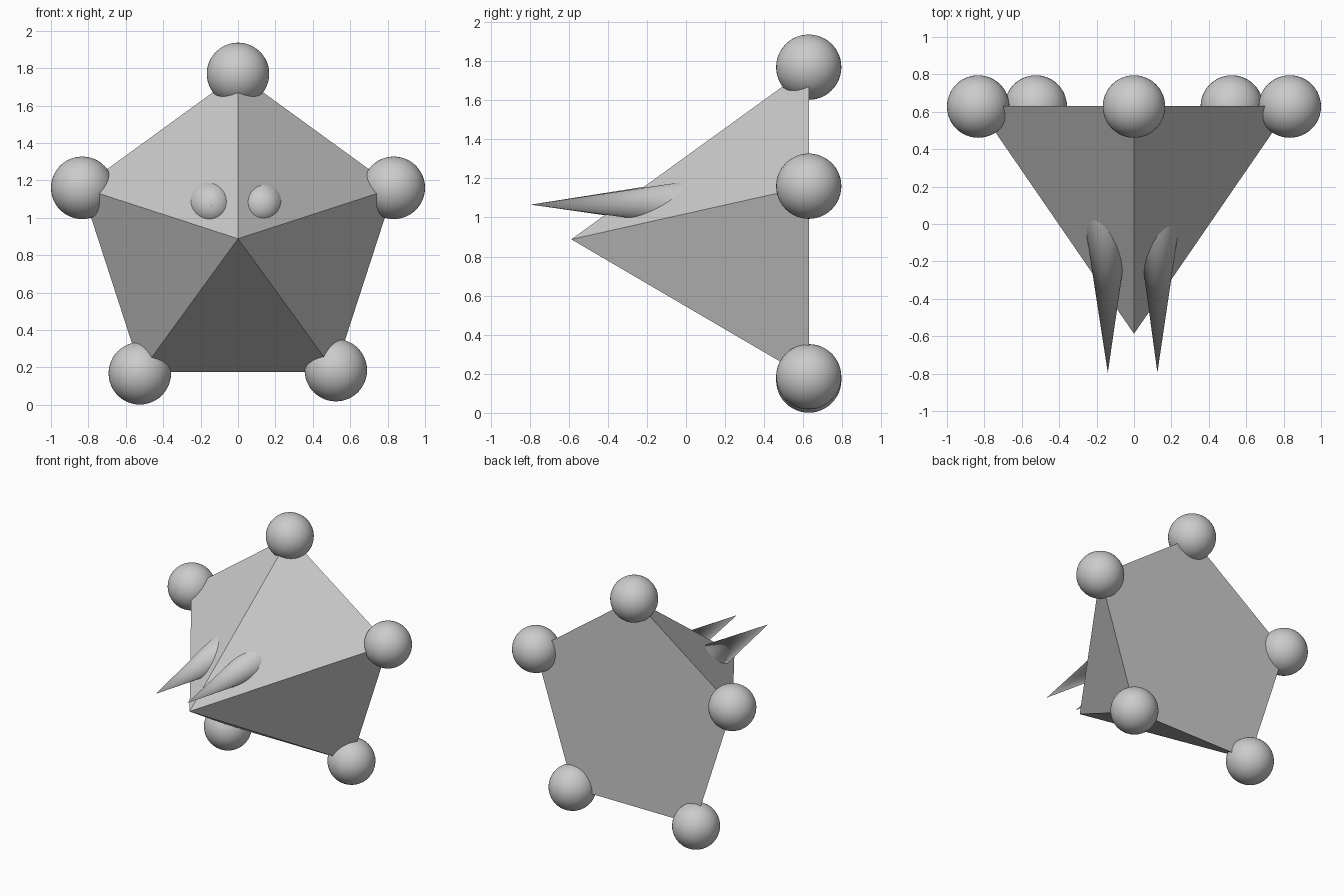
import bpy, bmesh, math

if "Cube" in bpy.data.objects:
    bpy.data.objects.remove(bpy.data.objects["Cube"])

CENTRE_Z, RADIUS, BACK_Y, APEX_Y = 0.888, 0.88, 0.63, -0.587


def smooth(name):
    ob = bpy.context.object
    ob.name = name
    bpy.ops.object.shade_smooth_by_angle(angle=math.radians(35))
    return ob


# Five-sided pyramid body pointing forward, flat faced
bm = bmesh.new()
ring = []
for i in range(5):
    a = math.radians(90 + 72 * i)
    ring.append(bm.verts.new((RADIUS * math.cos(a), BACK_Y,
                              CENTRE_Z + RADIUS * math.sin(a))))
apex = bm.verts.new((0, APEX_Y, CENTRE_Z))
bm.faces.new(ring)
for i in range(5):
    bm.faces.new((ring[i], ring[(i + 1) % 5], apex))
bmesh.ops.recalc_face_normals(bm, faces=bm.faces)
mesh = bpy.data.meshes.new("pyramid_body")
bm.to_mesh(mesh)
bm.free()
bpy.context.collection.objects.link(bpy.data.objects.new("pyramid_body", mesh))

# Balls on the five corners of the base
balls = {"top": (0, 1.769), "upper_left": (-0.833, 1.16),
         "upper_right": (0.833, 1.16), "lower_left": (-0.525, 0.168),
         "lower_right": (0.523, 0.185)}
for name, (x, z) in balls.items():
    bpy.ops.mesh.primitive_uv_sphere_add(segments=48, ring_count=24, radius=0.167,
                                         location=(x, 0.628, z))
    smooth("ball_" + name)

# Two forward-pointing spikes sunk into the upper faces
LENGTH = 1.0
for name, x, slope, lean in (("left", -0.14, 0.15, 0.004),
                             ("right", 0.125, 0.142, -0.006)):
    bpy.ops.mesh.primitive_cone_add(vertices=48, radius1=slope * LENGTH, radius2=0,
                                    depth=LENGTH,
                                    location=(x - lean * LENGTH / 2, -0.795 + LENGTH / 2, 1.069),
                                    rotation=(math.radians(90.4), 0, lean))
    smooth("spike_" + name)
